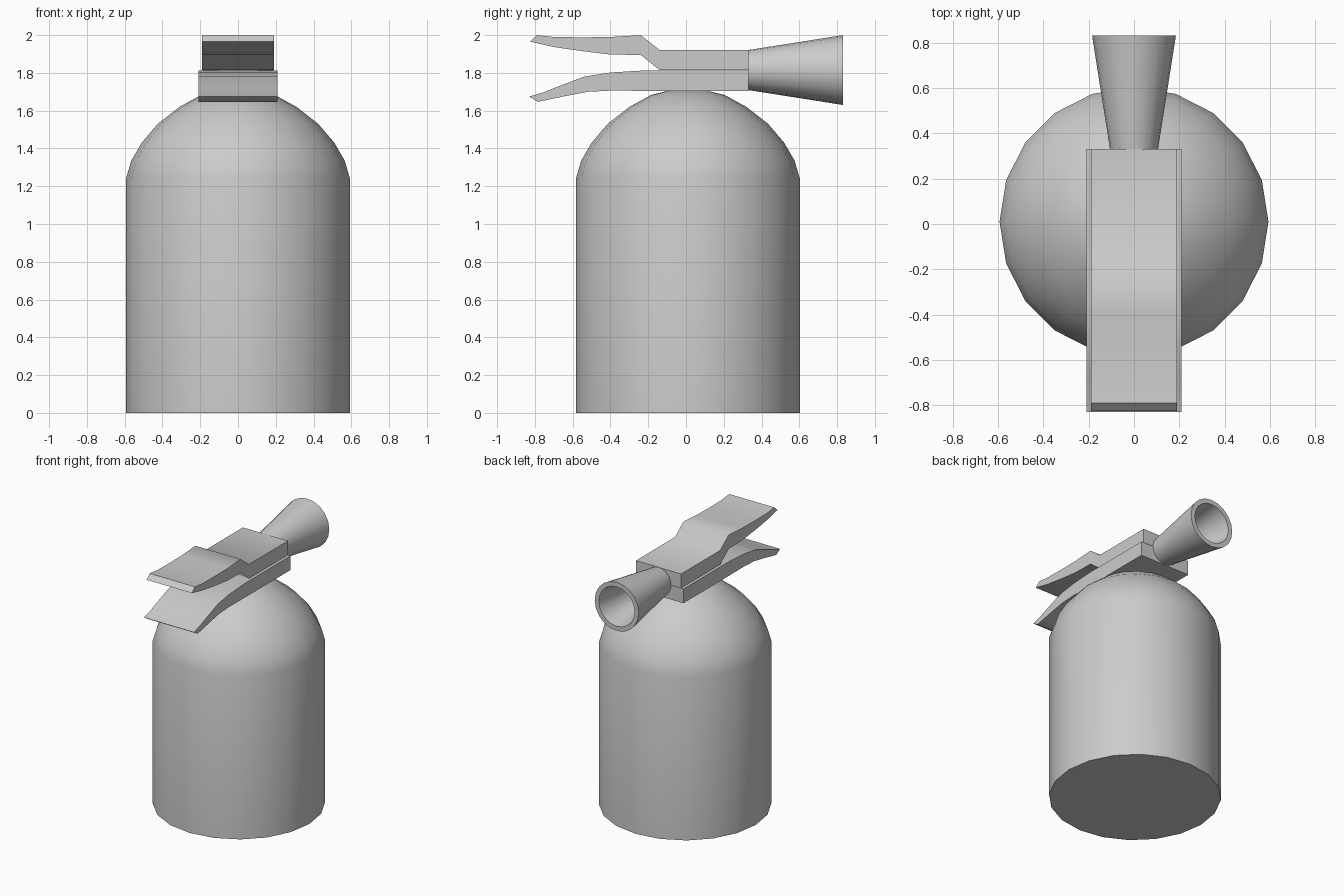
import bpy, bmesh, math

if "Cube" in bpy.data.objects:
    bpy.data.objects.remove(bpy.data.objects["Cube"])


def finish(name, bm, angle=40):
    bmesh.ops.recalc_face_normals(bm, faces=bm.faces)
    mesh = bpy.data.meshes.new(name)
    bm.to_mesh(mesh)
    bm.free()
    obj = bpy.data.objects.new(name, mesh)
    bpy.context.collection.objects.link(obj)
    bpy.ops.object.select_all(action='DESELECT')
    obj.select_set(True)
    bpy.context.view_layer.objects.active = obj
    bpy.ops.object.shade_smooth_by_angle(angle=math.radians(angle))
    return obj


def lathe(name, profile, sides, place):
    """Skin rings of (radius, height) and cap both ends."""
    bm = bmesh.new()
    rings = []
    for r, h in profile:
        ring = []
        for i in range(sides):
            a = 2 * math.pi * i / sides
            ring.append(bm.verts.new(place(r * math.cos(a), r * math.sin(a), h)))
        rings.append(ring)
    for low, high in zip(rings, rings[1:]):
        for i in range(sides):
            j = (i + 1) % sides
            bm.faces.new((low[i], low[j], high[j], high[i]))
    bm.faces.new(rings[0])
    bm.faces.new(rings[-1])
    return finish(name, bm)


def handle(name, top, bottom, half_width):
    """Solid strip between paired top and bottom (y, z) outlines."""
    bm = bmesh.new()
    sections = []
    for (yt, zt), (yb, zb) in zip(top, bottom):
        w = half_width
        sections.append([bm.verts.new(p) for p in
                         ((-w, yt, zt), (w, yt, zt), (w, yb, zb), (-w, yb, zb))])
    for a, b in zip(sections, sections[1:]):
        for i in range(4):
            j = (i + 1) % 4
            bm.faces.new((a[i], a[j], b[j], b[i]))
    bm.faces.new(sections[0])
    bm.faces.new(sections[-1])
    return finish(name, bm, 50)


# Tank: straight wall with a rounded shoulder
lathe("tank",
      [(0.593, 0), (0.593, 1.24), (0.565, 1.335), (0.51, 1.43), (0.425, 1.53),
       (0.31, 1.62), (0.195, 1.683), (0.11, 1.704)],
      20, lambda u, v, h: (u, v + 0.01, h))

# Fixed lower carrying handle, drooping at the front
handle("carry_handle",
       [(0.33, 1.813), (-0.22, 1.813), (-0.40, 1.802), (-0.54, 1.78),
        (-0.68, 1.727), (-0.76, 1.695), (-0.83, 1.675)],
       [(0.33, 1.705), (-0.20, 1.705), (-0.40, 1.706), (-0.52, 1.70),
        (-0.64, 1.677), (-0.72, 1.66), (-0.785, 1.647)],
       0.21)

# Upper squeeze lever with a step up
handle("squeeze_lever",
       [(0.33, 1.922), (-0.14, 1.922), (-0.24, 2.0), (-0.40, 1.99),
        (-0.55, 1.988), (-0.70, 1.99), (-0.79, 2.0)],
       [(0.33, 1.815), (-0.14, 1.815), (-0.24, 1.895), (-0.40, 1.897),
        (-0.55, 1.915), (-0.70, 1.937), (-0.825, 1.965)],
       0.19)

# Flared discharge horn, hollow from the mouth
lathe("discharge_horn",
      [(0.106, 0.33), (0.185, 0.832), (0.15, 0.832), (0.085, 0.40)],
      20, lambda u, v, h: (u, h, v + 1.815))
